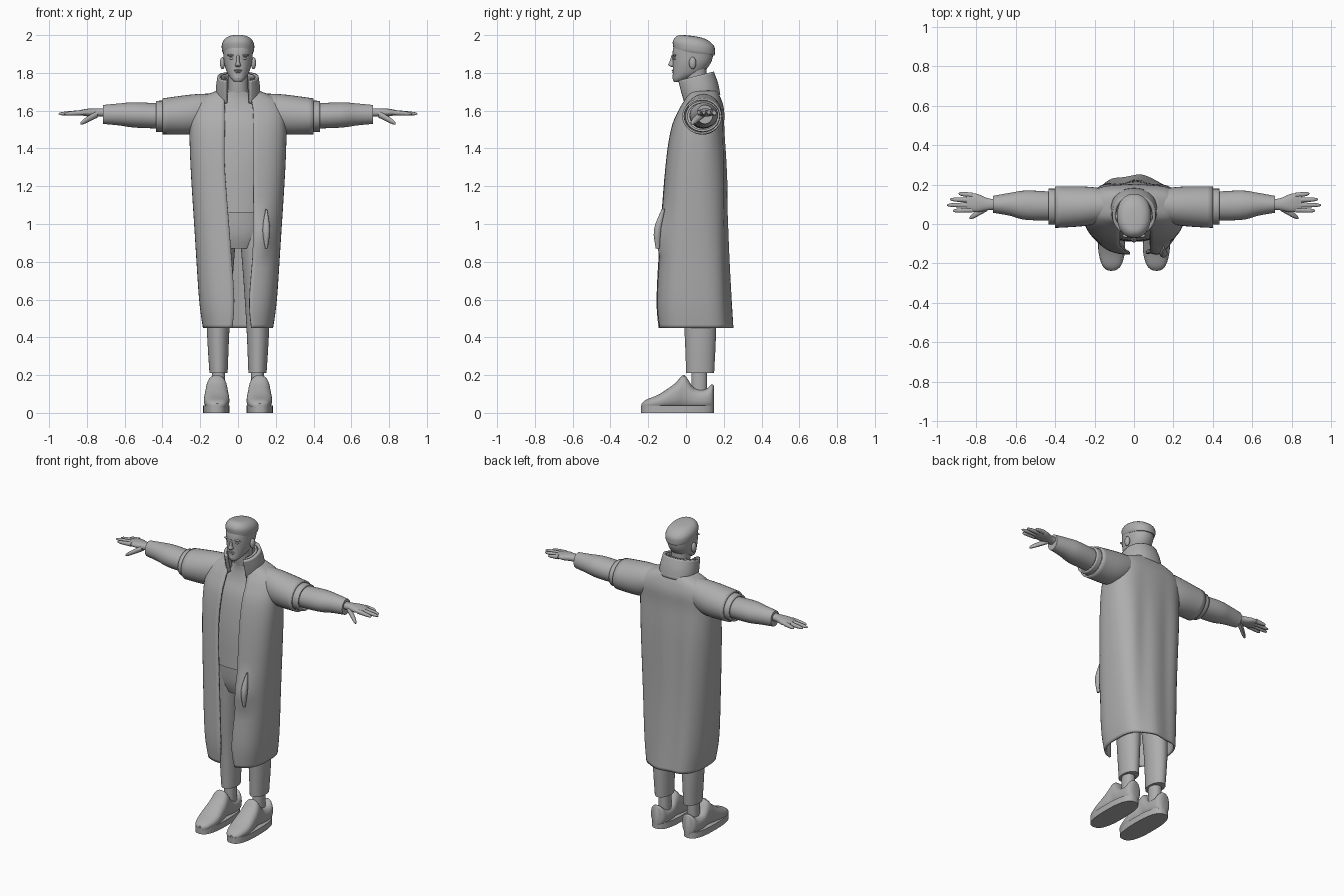
import bpy, bmesh, math
from mathutils import Vector, Matrix

if "Cube" in bpy.data.objects:
    bpy.data.objects.remove(bpy.data.objects["Cube"])

SHADE = .42
grey = bpy.data.materials.new("plain grey")
grey.diffuse_color = (SHADE, SHADE, SHADE, 1)
grey.use_nodes = True
grey.node_tree.nodes["Principled BSDF"].inputs["Base Color"].default_value = grey.diffuse_color


def finish(name, bm, mirror=False, thick=0):
    """Turn a bmesh into a smooth shaded, optionally mirrored and thickened object."""
    bmesh.ops.recalc_face_normals(bm, faces=bm.faces)
    mesh = bpy.data.meshes.new(name)
    bm.to_mesh(mesh)
    bm.free()
    mesh.materials.append(grey)
    mesh.shade_smooth()
    mesh.set_sharp_from_angle(angle=math.radians(40))
    part = bpy.data.objects.new(name, mesh)
    bpy.context.collection.objects.link(part)
    if thick:
        solidify = part.modifiers.new("thickness", "SOLIDIFY")
        solidify.thickness, solidify.offset = thick, 0
    if mirror:
        part.modifiers.new("mirror", "MIRROR")


def ring(at, wide, deep, u=0, v=0, gap=()):
    """One cross-section: place on the axis, radii, centre, and edges of a front opening."""
    return [at, u, v, wide, deep, *gap]


def spline(before, start, end, after, t):
    """Catmull-Rom interpolation of one value."""
    bend = 2 * before - 5 * start + 4 * end - after
    cubic = 3 * (start - end) + after - before
    return start + t * (end - before + t * (bend + t * cubic)) / 2


def smooth_rings(rings, steps):
    padded = [rings[0], *rings, rings[-1]]
    smooth = []
    for group in zip(padded, padded[1:], padded[2:], padded[3:]):
        for step in range(steps):
            smooth.append([spline(*values, step / steps) for values in zip(*group)])
    return smooth + [rings[-1]]


def outline(section, axis, power, sides, slope):
    """Points of a superellipse section, starting at the front."""
    at, cu, cv, wide, deep, *gap = section
    start, end = 0, math.tau
    if gap:
        start = math.asin((gap[1] / wide) ** (power / 2))
        end -= math.asin((-gap[0] / wide) ** (power / 2))
    for k in range(sides):
        angle = start + (end - start) * k / (sides - 1 if gap else sides)
        sine, cosine = math.sin(angle), math.cos(angle)
        u = cu + wide * math.copysign(abs(sine) ** (2 / power), sine)
        rise = -deep * math.copysign(abs(cosine) ** (2 / power), cosine)
        place, v = at + slope * rise, cv + rise
        yield Vector({"z": (u, v, place), "x": (place, u, v), "y": (u, place, v)}[axis])


def loft(name, rings, axis="z", power=2.2, sides=32, slope=0, steps=4, cap=True,
         mirror=False, thick=0, warp=None):
    """Skin smoothly interpolated sections along an axis."""
    bm = bmesh.new()
    loops = []
    for section in smooth_rings(rings, steps):
        points = outline(section, axis, power, sides, slope)
        loops.append([bm.verts.new(warp(p) if warp else p) for p in points])
    is_open = len(rings[0]) > 5
    for low, high in zip(loops, loops[1:]):
        for k in range(sides - 1 if is_open else sides):
            j = (k + 1) % sides
            bm.faces.new((low[k], low[j], high[j], high[k]))
    if cap and not is_open:
        bm.faces.new(loops[0])
        bm.faces.new(loops[-1])
    finish(name, bm, mirror, thick)


def ball(name, centre, size, mirror=False):
    bm = bmesh.new()
    matrix = Matrix.Translation(centre) @ Matrix.Diagonal((*size, 1))
    bmesh.ops.create_uvsphere(bm, u_segments=20, v_segments=12, radius=1, matrix=matrix)
    finish(name, bm, mirror)


def finger(name, start, end, radius):
    """Tapering finger with a rounded tip."""
    rings = []
    for t in (0, .5, .8, .95, 1):
        point = Vector(start).lerp(Vector(end), t)
        size = radius * (1 - .3 * t) * math.sqrt(1.05 - t ** 8)
        rings.append(ring(point.x, size, size, u=point.y, v=point.z))
    loft(name, rings, axis="x", sides=12, steps=2, mirror=True)


# Long open coat, with soft back folds and one bulging front pocket
def coat_folds(point):
    if point.y > .1:
        point.y += .006 * math.sin(point.x * 38 + point.z) * min(1, (1.7 - point.z) * 2)
    elif point.x > 0 > point.y:
        across, up = (point.x - .13) / .05, (point.z - .94) / .07
        point.y -= .04 * math.exp(-across ** 2 - up ** 2)
    return point


loft("coat_body", [
    ring(.45, wide=.18, deep=.19, v=.05, gap=(-.03, .07)),
    ring(.6, wide=.2, deep=.19, v=.04, gap=(-.02, .06)),
    ring(.9, wide=.22, deep=.175, v=.04, gap=(-.04, .08)),
    ring(1.3, wide=.245, deep=.155, v=.05, gap=(-.07, .08)),
    ring(1.5, wide=.25, deep=.135, v=.06, gap=(-.07, .08)),
    ring(1.6, wide=.24, deep=.115, v=.08, gap=(-.07, .08)),
    ring(1.66, wide=.2, deep=.09, v=.09, gap=(-.07, .07)),
    ring(1.7, wide=.11, deep=.07, v=.09, gap=(-.06, .06)),
], power=2.8, sides=72, steps=5, thick=.012, warp=coat_folds)
loft("pocket_flap", [
    ring(.87, wide=.006, deep=.01, u=.15, v=-.15),
    ring(.97, wide=.02, deep=.02, u=.15, v=-.15),
    ring(1.08, wide=.004, deep=.008, u=.15, v=-.12),
], sides=12)
loft("coat_sleeve", [
    ring(.1, wide=.06, deep=.065, u=.1, v=1.62),
    ring(.16, wide=.08, deep=.085, u=.095, v=1.6),
    ring(.25, wide=.095, deep=.1, u=.09, v=1.58),
    ring(.4, wide=.1, deep=.09, u=.085, v=1.57),
], axis="x", power=2, cap=False, mirror=True, thick=.01)
loft("coat_cuff", [
    ring(.37, wide=.086, deep=.078, u=.088, v=1.57),
    ring(.435, wide=.085, deep=.076, u=.088, v=1.57),
], axis="x", power=2, cap=False, mirror=True, thick=.012)

# Standing collar with a turned over outer layer
for layer, radius, thick in (("collar_outer", .1, .018), ("collar_inner", .08, .012)):
    opening = (-.06, .06)
    loft(layer, [
        ring(1.66, wide=radius * 1.08, deep=radius * .93, v=.08, gap=opening),
        ring(1.72, wide=radius * 1.08, deep=radius * .96, v=.065, gap=opening),
        ring(1.78, wide=radius, deep=radius * .94, v=.045, gap=opening),
    ], sides=48, slope=.25, thick=thick)

# Sweater and trousers
loft("sweater", [
    ring(1.06, wide=.165, deep=.125, v=.035),
    ring(1.3, wide=.185, deep=.125, v=.045),
    ring(1.5, wide=.19, deep=.11, v=.06),
    ring(1.6, wide=.165, deep=.09, v=.08),
    ring(1.66, wide=.1, deep=.075, v=.08),
    ring(1.7, wide=.064, deep=.064, v=.07),
], power=2.4)
loft("sweater_sleeve", [
    ring(.36, wide=.07, deep=.066, u=.09, v=1.57),
    ring(.54, wide=.075, deep=.067, u=.095, v=1.577),
    ring(.63, wide=.058, deep=.058, u=.1, v=1.58),
    ring(.715, wide=.043, deep=.05, u=.1, v=1.58),
], axis="x", power=2, mirror=True)
loft("trouser_hips", [
    ring(.87, wide=.1, deep=.08, v=.045),
    ring(.95, wide=.145, deep=.105, v=.045),
    ring(1.09, wide=.15, deep=.11, v=.04),
])
loft("trouser_leg", [
    ring(.21, wide=.048, deep=.074, u=.103, v=.075),
    ring(.45, wide=.06, deep=.084, u=.105, v=.075),
    ring(.7, wide=.068, deep=.09, u=.097, v=.06),
    ring(1, wide=.07, deep=.095, u=.075, v=.045),
], power=2, mirror=True)

# Feet
loft("ankle", [ring(z, wide=.035, deep=.042, u=.103, v=.07) for z in (.08, .24)], mirror=True)
loft("shoe_sole", [ring(z, wide=.07, deep=.193, u=.115, v=-.045) for z in (0, .04)],
     power=2.6, sides=40, mirror=True)


def shoe_ring(y, wide, top):
    bottom = .02
    return ring(y, wide, (top - bottom) / 2, u=.113, v=(top + bottom) / 2)


loft("shoe_upper", [
    shoe_ring(-.235, wide=.02, top=.05),
    shoe_ring(-.21, wide=.048, top=.07),
    shoe_ring(-.14, wide=.067, top=.1),
    shoe_ring(-.06, wide=.063, top=.155),
    shoe_ring(-.01, wide=.056, top=.2),
    shoe_ring(.04, wide=.056, top=.135),
    shoe_ring(.1, wide=.055, top=.125),
    shoe_ring(.135, wide=.046, top=.15),
    shoe_ring(.147, wide=.025, top=.145),
], axis="y", power=2.4, mirror=True)

# Hands
loft("palm", [
    ring(.69, wide=.028, deep=.022, u=.1, v=1.59),
    ring(.74, wide=.03, deep=.022, u=.1, v=1.59),
    ring(.8, wide=.047, deep=.02, u=.107, v=1.59),
    ring(.85, wide=.04, deep=.01, u=.11, v=1.59),
], axis="x", mirror=True)
for i, (label, reach) in enumerate((("index", .92), ("middle", .95), ("ring", .935), ("little", .89))):
    base = .071 + .025 * i
    finger(label + "_finger", (.82, base, 1.59), (reach, base + .004 * (i - 1), 1.583), radius=.0135)
finger("thumb", (.745, .085, 1.582), (.835, .03, 1.532), radius=.019)

# Head, neck and hair
loft("neck", [
    ring(1.64, wide=.06, deep=.06, v=.075),
    ring(1.74, wide=.053, deep=.056, v=.055),
    ring(1.84, wide=.055, deep=.06, v=.05),
])
loft("head", [
    ring(1.752, wide=.018, deep=.018, v=-.045),
    ring(1.768, wide=.036, deep=.04, v=-.03),
    ring(1.8, wide=.057, deep=.078, v=.008),
    ring(1.85, wide=.073, deep=.1, v=.03),
    ring(1.9, wide=.078, deep=.108, v=.036),
    ring(1.94, wide=.079, deep=.104, v=.04),
    ring(1.97, wide=.055, deep=.08, v=.035),
])
loft("hair", [
    ring(1.905, wide=.079, deep=.108, v=.043),
    ring(1.92, wide=.085, deep=.11, v=.043),
    ring(1.952, wide=.085, deep=.11, v=.04),
    ring(1.978, wide=.071, deep=.09, v=.034),
    ring(1.993, wide=.045, deep=.06, v=.026),
    ring(1.997, wide=.01, deep=.015, v=.022),
], slope=-.12)

# Face
loft("nose", [
    ring(1.832, wide=.011, deep=.01, v=-.068),
    ring(1.842, wide=.015, deep=.02, v=-.074),
    ring(1.86, wide=.009, deep=.017, v=-.07),
    ring(1.895, wide=.007, deep=.01, v=-.066),
], sides=16)
ball("brow", (.033, -.06, 1.893), (.025, .01, .006), mirror=True)
ball("eye", (.031, -.057, 1.876), (.014, .01, .007), mirror=True)
ball("upper_lip", (0, -.064, 1.813), (.022, .012, .005))
ball("lower_lip", (0, -.062, 1.804), (.019, .012, .006))
ball("chin", (0, -.052, 1.775), (.024, .02, .017))
ball("ear", (.082, .035, 1.852), (.014, .019, .032), mirror=True)
